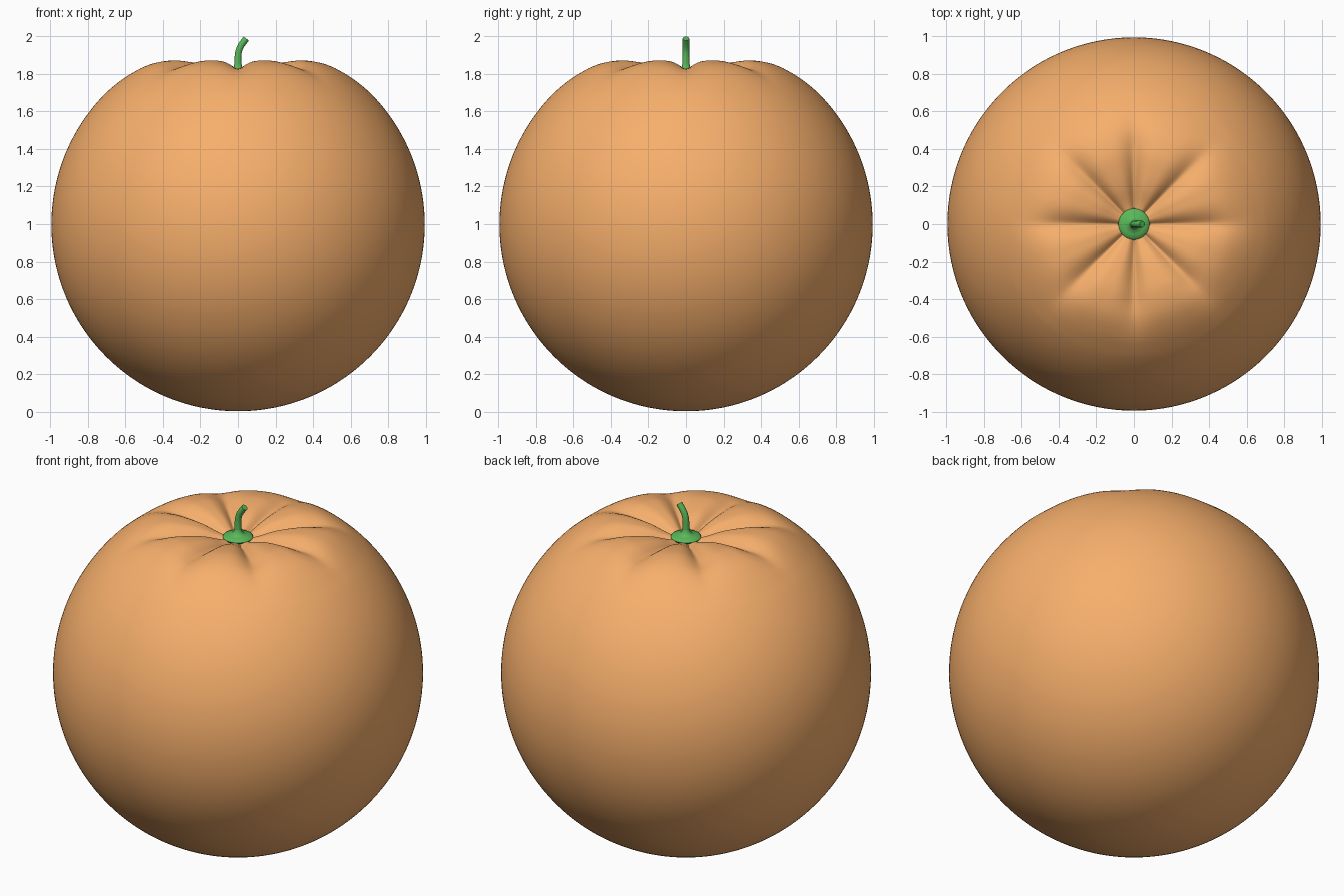
import bpy, bmesh, math
from mathutils import Vector

if "Cube" in bpy.data.objects:
    bpy.data.objects.remove(bpy.data.objects["Cube"])

R, CZ = 0.994, 0.997


def material(name, rgb):
    m = bpy.data.materials.new(name)
    m.diffuse_color = (*rgb, 1)
    m.use_nodes = True
    m.node_tree.nodes["Principled BSDF"].inputs["Base Color"].default_value = m.diffuse_color
    return m


def curve(points, x):
    """Smooth interpolation through (x, y) points."""
    n = len(points)

    def slope(i):
        a, b = points[max(i - 1, 0)], points[min(i + 1, n - 1)]
        return (b[1] - a[1]) / (b[0] - a[0])
    for i in range(n - 1):
        (x0, y0), (x1, y1) = points[i], points[i + 1]
        if x <= x1:
            h = x1 - x0
            t = (x - x0) / h
            return ((2*t**3 - 3*t**2 + 1) * y0 + (t**3 - 2*t**2 + t) * h * slope(i)
                    + (3*t**2 - 2*t**3) * y1 + (t**3 - t**2) * h * slope(i + 1))
    return points[-1][1]


def sphere_z(r):
    return CZ + math.sqrt(R * R - r * r)


orange = material("orange_skin", (0.93, 0.43, 0.15))
green = material("stem_green", (0.10, 0.48, 0.10))

# Fruit body: sphere with a sunken, eight-lobed crown
LOBE = [(0, 1.785), (0.1, 1.808), (0.2, 1.845), (0.3, 1.865), (0.39, 1.87),
        (0.5, 1.846), (0.6, 1.788), (0.7, sphere_z(0.7)), (0.75, sphere_z(0.75))]
GROOVE = [(0, 0), (0.1, 0.022), (0.2, 0.04), (0.3, 0.046), (0.4, 0.044),
          (0.5, 0.026), (0.6, 0.008), (0.7, 0), (0.75, 0)]
bpy.ops.mesh.primitive_uv_sphere_add(segments=192, ring_count=140, radius=R, location=(0, 0, 0))
body = bpy.context.object
body.name = "fruit_body"
for v in body.data.vertices:
    v.co.z += CZ
    r = math.hypot(v.co.x, v.co.y)
    if v.co.z > CZ and r < 0.7:
        s = math.sin(4 * math.atan2(v.co.y, v.co.x))
        crease = max(0, 1.01 - math.sqrt(s * s + 0.02)) ** 1.5
        v.co.z = curve(LOBE, r) - curve(GROOVE, r) * crease * 1.2
body.data.materials.append(orange)
bpy.ops.object.shade_smooth()


def tube(name, rings, sides, mat):
    """Skin of circles given as (centre, axis, radius), capped at both ends."""
    bm = bmesh.new()
    loops = []
    for c, axis, rad in rings:
        side = Vector((0, 1, 0))
        across = side.cross(Vector(axis).normalized())
        loops.append([bm.verts.new(Vector(c) + rad * (math.cos(a) * across + math.sin(a) * side))
                      for a in (2 * math.pi * k / sides for k in range(sides))])
    for a, b in zip(loops, loops[1:]):
        for k in range(sides):
            j = (k + 1) % sides
            bm.faces.new((a[k], a[j], b[j], b[k]))
    bm.faces.new(loops[0][::-1])
    bm.faces.new(loops[-1])
    bmesh.ops.recalc_face_normals(bm, faces=bm.faces)
    me = bpy.data.meshes.new(name)
    bm.to_mesh(me)
    bm.free()
    ob = bpy.data.objects.new(name, me)
    bpy.context.collection.objects.link(ob)
    me.materials.append(mat)
    bpy.ops.object.select_all(action='DESELECT')
    ob.select_set(True)
    bpy.context.view_layer.objects.active = ob
    bpy.ops.object.shade_smooth_by_angle(angle=math.radians(50))
    return ob


# Flared green cap under the stem
CAP = [(0.02, 1.772), (0.055, 1.783), (0.077, 1.795), (0.082, 1.803), (0.077, 1.81),
       (0.055, 1.815), (0.033, 1.822), (0.023, 1.835), (0.019, 1.855)]
tube("stem_cap", [((0, 0, z), (0, 0, 1), r) for r, z in CAP], 40, green)

# Bent stem
PATH = [(0, 1.81, 0, 0.022), (0, 1.85, 0, 0.020), (0, 1.89, 4, 0.018), (0.003, 1.915, 12, 0.0175),
        (0.009, 1.936, 24, 0.0175), (0.02, 1.956, 34, 0.0175), (0.032, 1.972, 38, 0.0175),
        (0.044, 1.988, 38, 0.0175)]
tube("stem", [((x, 0, z), (math.sin(math.radians(a)), 0, math.cos(math.radians(a))), r)
              for x, z, a, r in PATH], 24, green)
